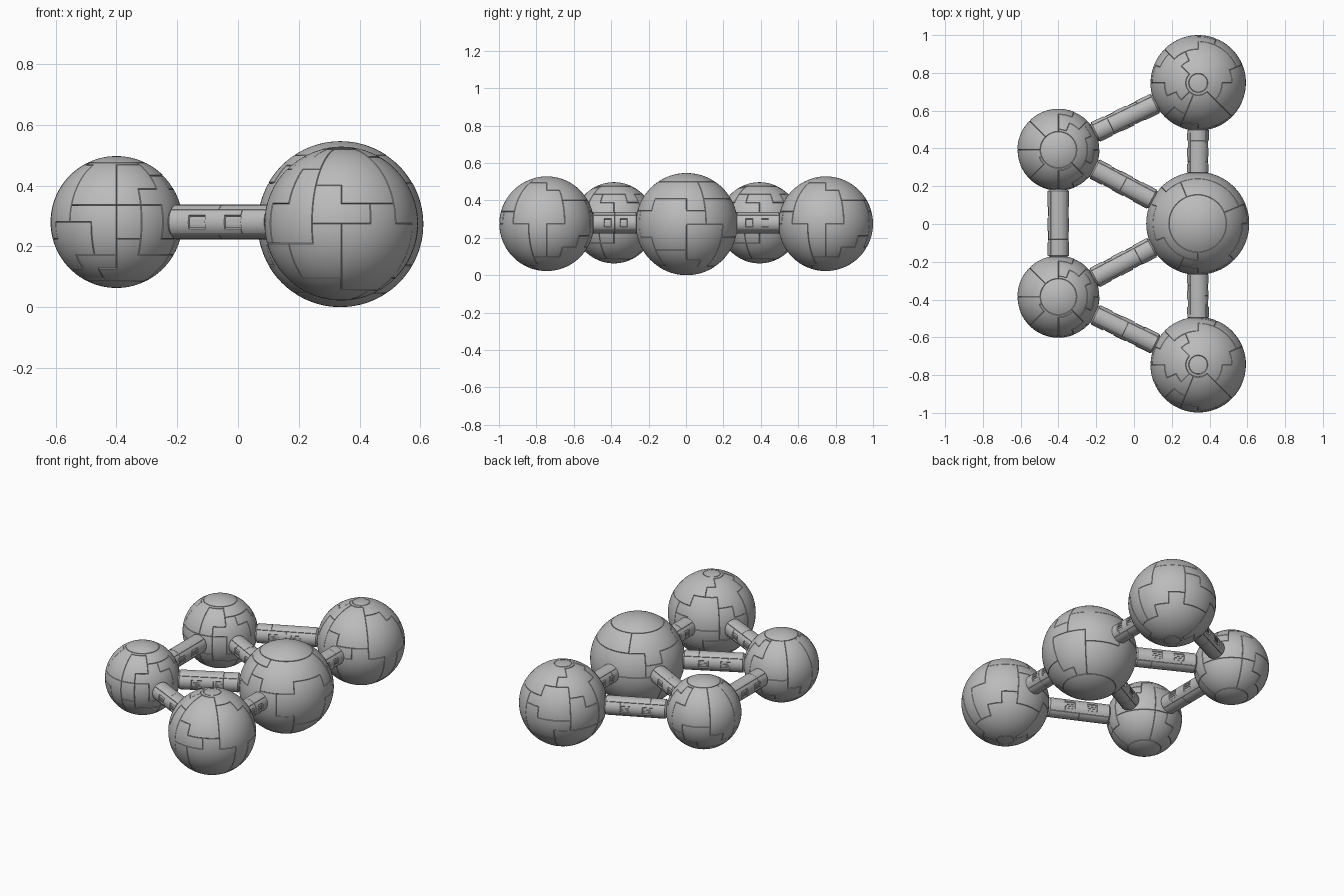
import bpy, bmesh, math, random
from mathutils import Vector

cube = bpy.data.objects.get("Cube")
if cube:
    bpy.data.objects.remove(cube)

hull = bpy.data.materials.new("hull grey")
hull.use_nodes = True
GREY = (0.5, 0.5, 0.5, 1)
hull.diffuse_color = GREY
hull.node_tree.nodes["Principled BSDF"].inputs["Base Color"].default_value = GREY


def raise_panels(bm, label_of, depth_of, gap):
    """Group faces by label, then lift every group, leaving grooves between."""
    groups = {}
    for f in bm.faces:
        groups.setdefault(label_of(f.calc_center_median()), []).append(f)
    for label, faces in groups.items():
        depth = depth_of(label)
        if depth:
            bmesh.ops.inset_region(bm, faces=faces, thickness=gap, depth=depth,
                                   use_even_offset=True, use_boundary=True)


def finish(bm, name):
    mesh = bpy.data.meshes.new(name)
    bmesh.ops.recalc_face_normals(bm, faces=bm.faces[:])
    bm.to_mesh(mesh)
    bm.free()
    mesh.materials.append(hull)
    mesh.shade_smooth()
    mesh.set_sharp_from_angle(angle=math.radians(28))
    return mesh


def place(name, mesh, loc):
    ob = bpy.data.objects.new(name, mesh)
    ob.location = loc
    bpy.context.collection.objects.link(ob)
    return ob


SEGMENTS, RINGS = 96, 48


def module_mesh(name, radius, cap, seed, panels):
    """Sphere with round pole caps and stepped, chunky hull panels."""
    rng = random.Random(seed)
    lift = 0.004
    bm = bmesh.new()
    bmesh.ops.create_uvsphere(bm, u_segments=SEGMENTS, v_segments=RINGS,
                              radius=radius - lift)
    seeds = [Vector([rng.gauss(0, 1) for _ in range(3)]).normalized()
             for _ in range(panels)]

    def label_of(c):
        row = int(math.acos(max(-1, min(1, c.normalized().z))) / math.pi * RINGS)
        col = int((math.atan2(c.y, c.x) / math.tau % 1) * SEGMENTS)
        if row < cap:
            return "top cap"
        if row >= RINGS - cap:
            return "bottom cap"
        # snap to coarse cells so that the panel edges run in steps
        lat = (row // 4 * 4 + 2) / RINGS * math.pi
        lon = (col // 6 * 6 + 3) / SEGMENTS * math.tau
        p = Vector((math.sin(lat) * math.cos(lon),
                    math.sin(lat) * math.sin(lon), math.cos(lat)))
        return max(range(panels), key=lambda i: p.dot(seeds[i]))

    raise_panels(bm, label_of, lambda k: lift * (0.8 if k in range(0, panels, 3) else 1),
                 0.0016)
    return finish(bm, name)


def tube_mesh(name, length, radius, seed):
    """Tube along x: chamfered ends, stepped panels and two windows each side."""
    rng = random.Random(seed)
    lift = 0.003
    rows, sides = 24, 32
    bm = bmesh.new()
    core = radius - lift
    stations = [(-length / 2, core - 0.012)]
    stations += [(length * (i / rows - 0.5) * 0.93, core) for i in range(rows + 1)]
    stations += [(length / 2, core - 0.012)]
    loops = []
    for x, r in stations:
        loops.append([bm.verts.new((x, r * math.cos(math.tau * j / sides),
                                    r * math.sin(math.tau * j / sides)))
                      for j in range(sides)])
    for a, b in zip(loops, loops[1:]):
        for j in range(sides):
            k = (j + 1) % sides
            bm.faces.new((a[j], a[k], b[k], b[j]))
    bm.faces.new(loops[0][::-1])
    bm.faces.new(loops[-1])
    bmesh.ops.recalc_face_normals(bm, faces=bm.faces[:])
    splits = [rng.choice((6, 12, 18)) for _ in range(4)]

    def label_of(c):
        t = c.x / (length * 0.93) + 0.5
        if not 0 < t < 1:
            return "end"
        row = int(t * rows)
        if abs(c.z) < core * 0.36 and (5 <= row < 9 or 14 <= row < 18):
            return ("window", row > 12, c.y > 0)
        quarter = int((math.atan2(c.z, c.y) / math.tau + 0.125) % 1 * 4)
        return ("panel", quarter, row >= splits[quarter])

    def depth_of(k):
        if k == "end":
            return 0
        return -lift if k[0] == "window" else lift

    raise_panels(bm, label_of, depth_of, 0.001)

    # slats across the windows
    for side in (-1, 1):
        for t in (-0.19, 0.19):
            for z in (-0.006, 0.006):
                made = bmesh.ops.create_cube(bm, size=1)["verts"]
                bmesh.ops.scale(bm, vec=(length * 0.15, 0.006, 0.004), verts=made)
                bmesh.ops.translate(bm, vec=(length * t * 0.93, side * (core - 0.003), z),
                                    verts=made)
    return finish(bm, name)


# Sphere modules: one mesh per size, shared by matching modules
main = module_mesh("main_module", 0.273, 9, 4, 13)
large = module_mesh("large_module", 0.253, 3, 11, 16)
small = module_mesh("small_module", 0.217, 7, 7, 18)
modules = {
    "main": (main, Vector((0.337, 0.003, 0.273)), 0.273),
    "front_large": (large, Vector((0.34, -0.745, 0.275)), 0.253),
    "back_large": (large, Vector((0.34, 0.747, 0.275)), 0.253),
    "front_small": (small, Vector((-0.4, -0.385, 0.28)), 0.217),
    "back_small": (small, Vector((-0.4, 0.393, 0.28)), 0.217),
}
for key, (mesh, centre, _) in modules.items():
    place(key + "_module", mesh, centre)

# Connecting tubes
links = [("main", "front_large"), ("main", "back_large"), ("front_small", "back_small"),
         ("front_small", "main"), ("back_small", "main"),
         ("front_small", "front_large"), ("back_small", "back_large")]
for n, (a, b) in enumerate(links):
    pa, pb = modules[a][1].copy(), modules[b][1].copy()
    pa.z = pb.z = 0.28
    way = (pb - pa).normalized()
    start = pa + way * (modules[a][2] - 0.012)
    end = pb - way * (modules[b][2] - 0.012)
    name = f"tube_{a}_to_{b}"
    tube = place(name, tube_mesh(name, (end - start).length, 0.057, n), (start + end) / 2)
    tube.rotation_euler.z = math.atan2(way.y, way.x)
